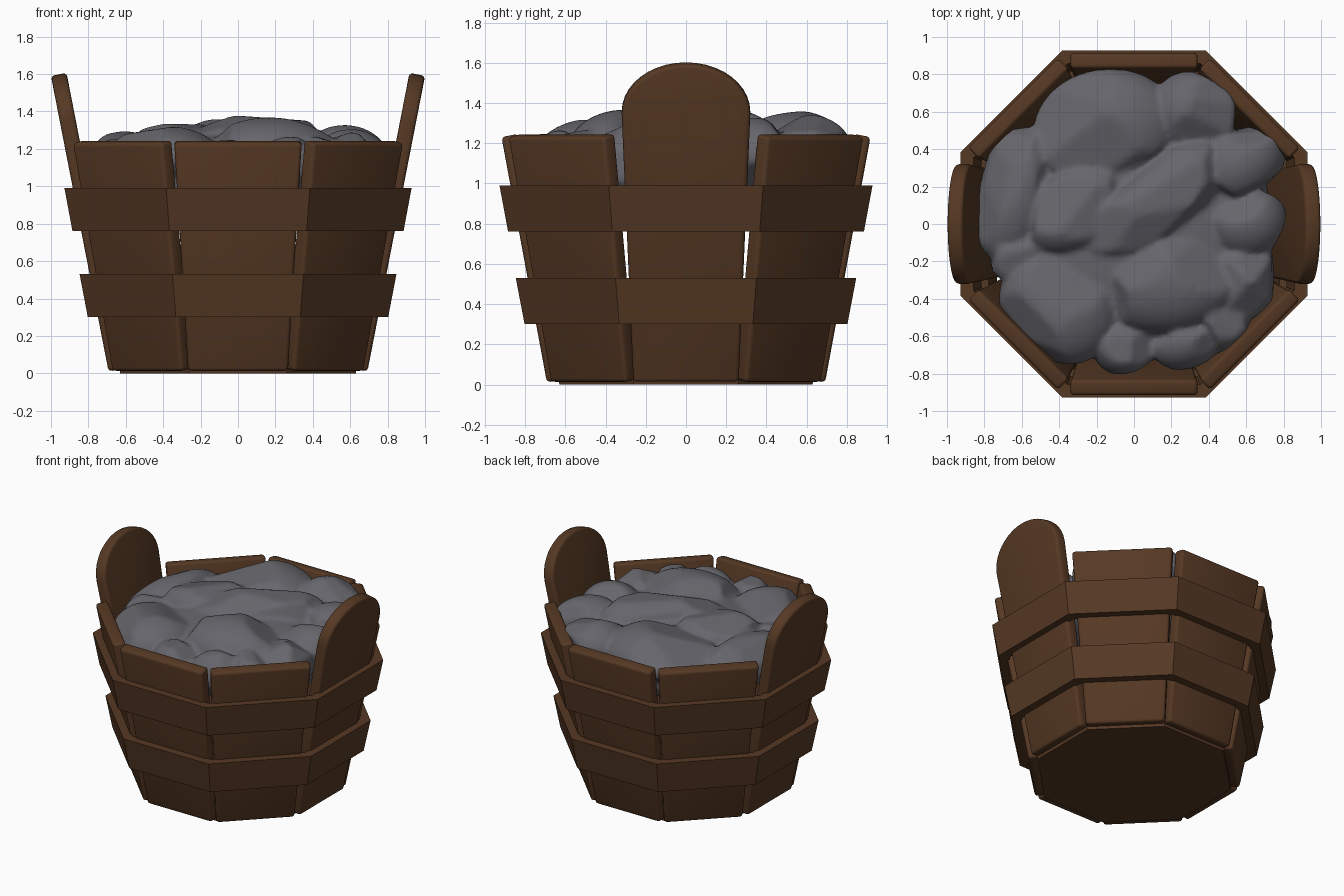
import bpy, bmesh, math, random
from mathutils import Vector, Matrix

if "Cube" in bpy.data.objects:
    bpy.data.objects.remove(bpy.data.objects["Cube"])

random.seed(4)


def material(name, rgb):
    m = bpy.data.materials.new(name)
    m.diffuse_color = (*rgb, 1)
    m.use_nodes = True
    m.node_tree.nodes["Principled BSDF"].inputs["Base Color"].default_value = m.diffuse_color
    return m


WOOD = material("dark brown wood", (0.092, 0.040, 0.017))
COAL = material("grey coal", (0.130, 0.130, 0.148))
C8 = math.cos(math.pi / 8)


def make_object(name, bm, mat):
    bmesh.ops.recalc_face_normals(bm, faces=bm.faces[:])
    me = bpy.data.meshes.new(name)
    bm.to_mesh(me)
    bm.free()
    me.materials.append(mat)
    ob = bpy.data.objects.new(name, me)
    bpy.context.collection.objects.link(ob)
    bpy.ops.object.select_all(action='DESELECT')
    ob.select_set(True)
    bpy.context.view_layer.objects.active = ob
    return ob


def stave(name, profile, angle, slope, thick=0.085):
    """Plank with an outline in (side, height), leaning outward."""
    t = math.atan(slope)
    out = Vector((math.cos(angle), math.sin(angle), 0))
    side = Vector((-out.y, out.x, 0))
    up = out * math.sin(t) + Vector((0, 0, math.cos(t)))
    normal = out * math.cos(t) - Vector((0, 0, math.sin(t)))
    base = out * 0.692 + Vector((0, 0, 0.01))
    bm = bmesh.new()
    outer = [bm.verts.new(base + side * u + up * h) for u, h in profile]
    inner = [bm.verts.new(v.co - normal * thick) for v in outer]
    bm.faces.new(outer)
    bm.faces.new(inner[::-1])
    n = len(outer)
    for i in range(n):
        j = (i + 1) % n
        bm.faces.new((outer[i], inner[i], inner[j], outer[j]))
    ob = make_object(name, bm, WOOD)
    bev = ob.modifiers.new("rounded edges", 'BEVEL')
    bev.width = 0.02
    bev.segments = 3
    bev.limit_method = 'ANGLE'
    bev.angle_limit = math.radians(40)
    bpy.ops.object.modifier_apply(modifier=bev.name)
    bpy.ops.object.shade_smooth_by_angle(angle=math.radians(35))


def octagon_loops(bm, loops):
    """Octagonal rings from (apothem, height) pairs."""
    rings = []
    for a, z in loops:
        rings.append([bm.verts.new((a / C8 * math.cos((k + .5) * math.pi / 4),
                                    a / C8 * math.sin((k + .5) * math.pi / 4), z))
                      for k in range(8)])
    return rings


def bridge(bm, r1, r2):
    for k in range(8):
        j = (k + 1) % 8
        bm.faces.new((r1[k], r1[j], r2[j], r2[k]))


# Staves: two tall rounded handles on the x axis, six plain planks
plain = [(-0.267, 0), (0.267, 0), (0.341, 1.242), (-0.341, 1.242)]
arch = [(0.32 * math.cos(a), 1.36 + 0.25 * math.sin(a))
        for a in (math.pi * i / 20 for i in range(21))]
handle = [(-0.262, 0), (0.262, 0)] + arch
for k in range(8):
    ang = k * math.pi / 4
    if k % 4 == 0:
        stave("handle_stave_%d" % k, handle, ang, 0.195)
    else:
        stave("stave_%d" % k, plain, ang, 0.185)

# Two octagonal bands
for name, z0, z1, a0, a1 in (("lower_band", 0.30, 0.53, 0.803, 0.847),
                             ("upper_band", 0.76, 0.99, 0.885, 0.928)):
    bm = bmesh.new()
    r = octagon_loops(bm, [(a0, z0), (a1, z1), (a1 - 0.07, z1), (a0 - 0.07, z0)])
    for i in range(4):
        bridge(bm, r[i], r[(i + 1) % 4])
    make_object(name, bm, WOOD)

# Floor block
bm = bmesh.new()
r = octagon_loops(bm, [(0.63, 0), (0.655, 0.2)])
bridge(bm, r[0], r[1])
bm.faces.new(r[0])
bm.faces.new(r[1])
make_object("floor", bm, WOOD)

# Coal heap: x, y, z, half length, half width, half height, turn in degrees
lumps = [
    (0.0, 0.0, 1.03, 0.74, 0.74, 0.25, 0),
    (-0.15, 0.50, 1.16, 0.36, 0.30, 0.19, 10),
    (0.33, 0.60, 1.17, 0.22, 0.20, 0.16, -20),
    (-0.62, 0.20, 1.12, 0.38, 0.20, 0.16, 75),
    (0.12, 0.13, 1.20, 0.44, 0.21, 0.18, 32),
    (0.57, 0.33, 1.13, 0.24, 0.19, 0.18, 40),
    (0.60, 0.02, 1.12, 0.20, 0.19, 0.17, 0),
    (-0.40, -0.43, 1.13, 0.31, 0.28, 0.18, -50),
    (0.17, -0.30, 1.17, 0.36, 0.26, 0.18, 5),
    (0.57, -0.30, 1.11, 0.22, 0.18, 0.18, 60),
    (-0.05, -0.65, 1.09, 0.16, 0.15, 0.17, 0),
    (0.28, -0.62, 1.10, 0.19, 0.14, 0.15, 20),
    (0.46, -0.52, 1.10, 0.16, 0.15, 0.16, 0),
    (-0.30, 0.08, 1.19, 0.30, 0.20, 0.16, 25),
    (-0.60, -0.18, 1.10, 0.18, 0.16, 0.16, 0),
]
bm = bmesh.new()
for n, (x, y, z, sx, sy, sz, turn) in enumerate(lumps):
    mat = (Matrix.Translation((x, y, z)) @ Matrix.Rotation(math.radians(turn), 4, 'Z')
           @ Matrix.Diagonal((sx, sy, sz, 1)))
    verts = bmesh.ops.create_icosphere(bm, subdivisions=4, radius=1.1 if n else 1)["verts"]
    # flatten each lump against a few random planes
    if n:
        for _ in range(12):
            d = Vector([random.gauss(0, 1) for _ in range(3)]).normalized()
            lim = random.uniform(0.82, 0.98)
            for v in verts:
                over = v.co.dot(d) - lim
                if over > 0:
                    v.co -= d * over
    bmesh.ops.transform(bm, matrix=mat, verts=verts)
coal = make_object("coal_heap", bm, COAL)
rm = coal.modifiers.new("merge", 'REMESH')
rm.mode = 'VOXEL'
rm.voxel_size = 0.018
sm = coal.modifiers.new("soften", 'SMOOTH')
sm.factor = 0.5
sm.iterations = 3
for m in ("merge", "soften"):
    bpy.ops.object.modifier_apply(modifier=m)
coal.data.materials.clear()
coal.data.materials.append(COAL)
bpy.ops.object.shade_smooth()
